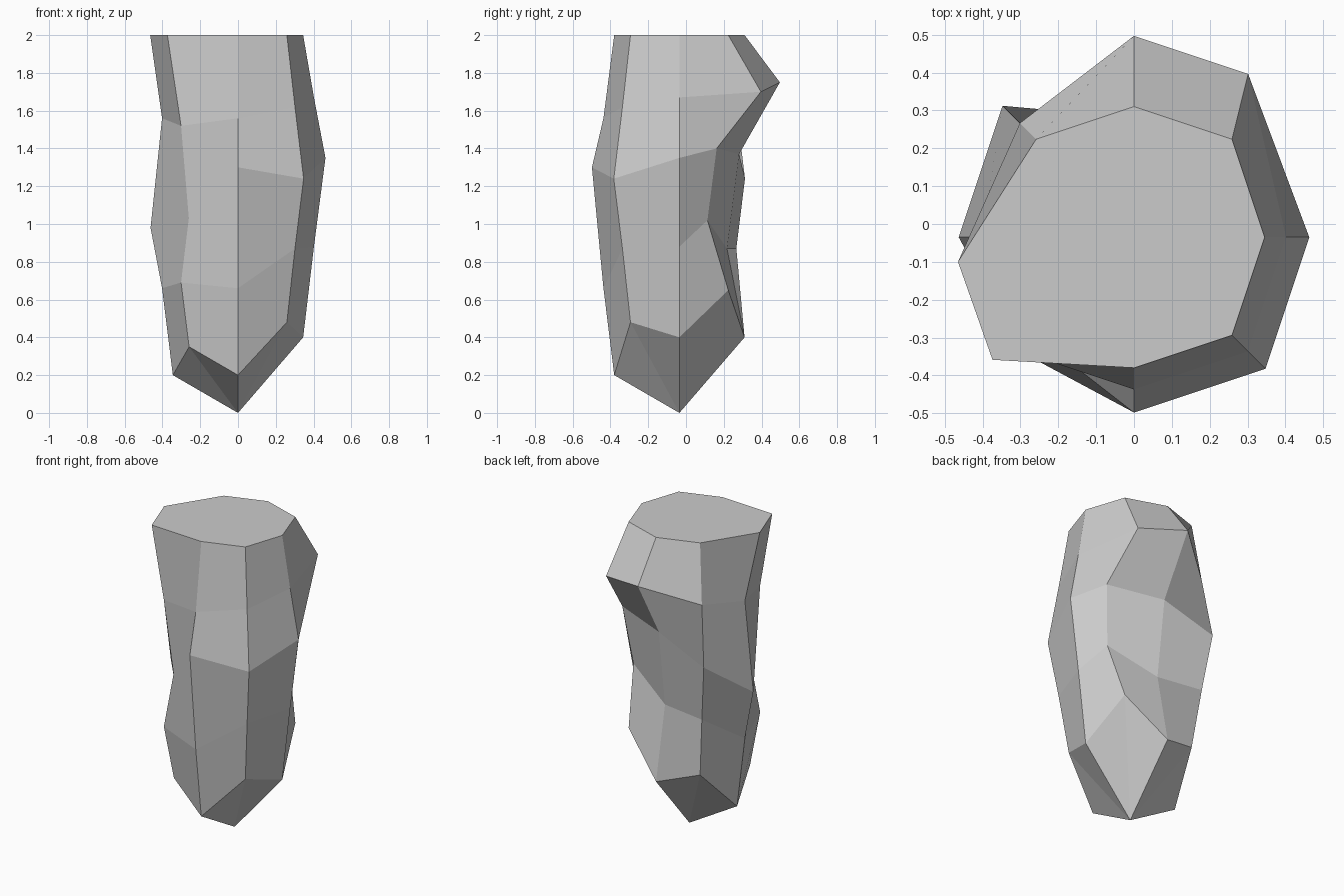
import bpy, bmesh
from mathutils import Vector

if "Cube" in bpy.data.objects:
    bpy.data.objects.remove(bpy.data.objects["Cube"])

CY = -0.035                                   # y of the pillar's axis
DIRS = [(0, -1), (.75, -.75), (1, 0), (.75, .75),
        (0, 1), (-.75, .75), (-1, 0), (-.75, -.75)]
RADII = [.345, .402, .463, .402, .345]        # ring radii, bottom to top

# Heights of the four lower rings for each of the eight corner columns
HEIGHTS = [(.20, .66, 1.30, 1.56), (.48, .87, 1.24, 1.62),
           (.40, .88, 1.35, 1.67), (.65, 1.02, 1.40, 1.70),
           (.40, .87, 1.37, 1.75), (.48, .87, 1.24, 1.62),
           (.20, .66, .98, 1.56), (.35, .69, 1.03, 1.52)]

# Chiselled dents and bulges: (column, ring) -> sideways shift
SHIFT = {(3, 3): (0, .13), (4, 3): (0, .13),
         (3, 2): (0, -.15), (4, 2): (0, -.147),
         (3, 1): (0, -.153), (4, 1): (0, -.15),
         (6, 4): (-.12, -.065), (7, 4): (-.115, -.065),
         (7, 2): (.087, .087)}


def corner(col, ring):
    dx, dy = DIRS[col]
    sx, sy = SHIFT.get((col, ring), (0, 0))
    z = HEIGHTS[col][ring] if ring < 4 else 2.0
    return Vector((dx * RADII[ring] + sx, CY + dy * RADII[ring] + sy, z))


bm = bmesh.new()
rings = [[bm.verts.new(corner(c, r)) for c in range(8)] for r in range(5)]
tip = bm.verts.new((0, CY, 0))
crown = bm.verts.new((0, CY, 2))

# Rough sides, pointed foot and flat top
for c in range(8):
    n = (c + 1) % 8
    for low, high in zip(rings, rings[1:]):
        bm.faces.new((low[c], low[n], high[n], high[c]))
    bm.faces.new((tip, rings[0][n], rings[0][c]))
    bm.faces.new((crown, rings[4][c], rings[4][n]))
bmesh.ops.recalc_face_normals(bm, faces=bm.faces)

mesh = bpy.data.meshes.new("rock_pillar")
bm.to_mesh(mesh)
bm.free()
pillar = bpy.data.objects.new("rock_pillar", mesh)
bpy.context.collection.objects.link(pillar)
